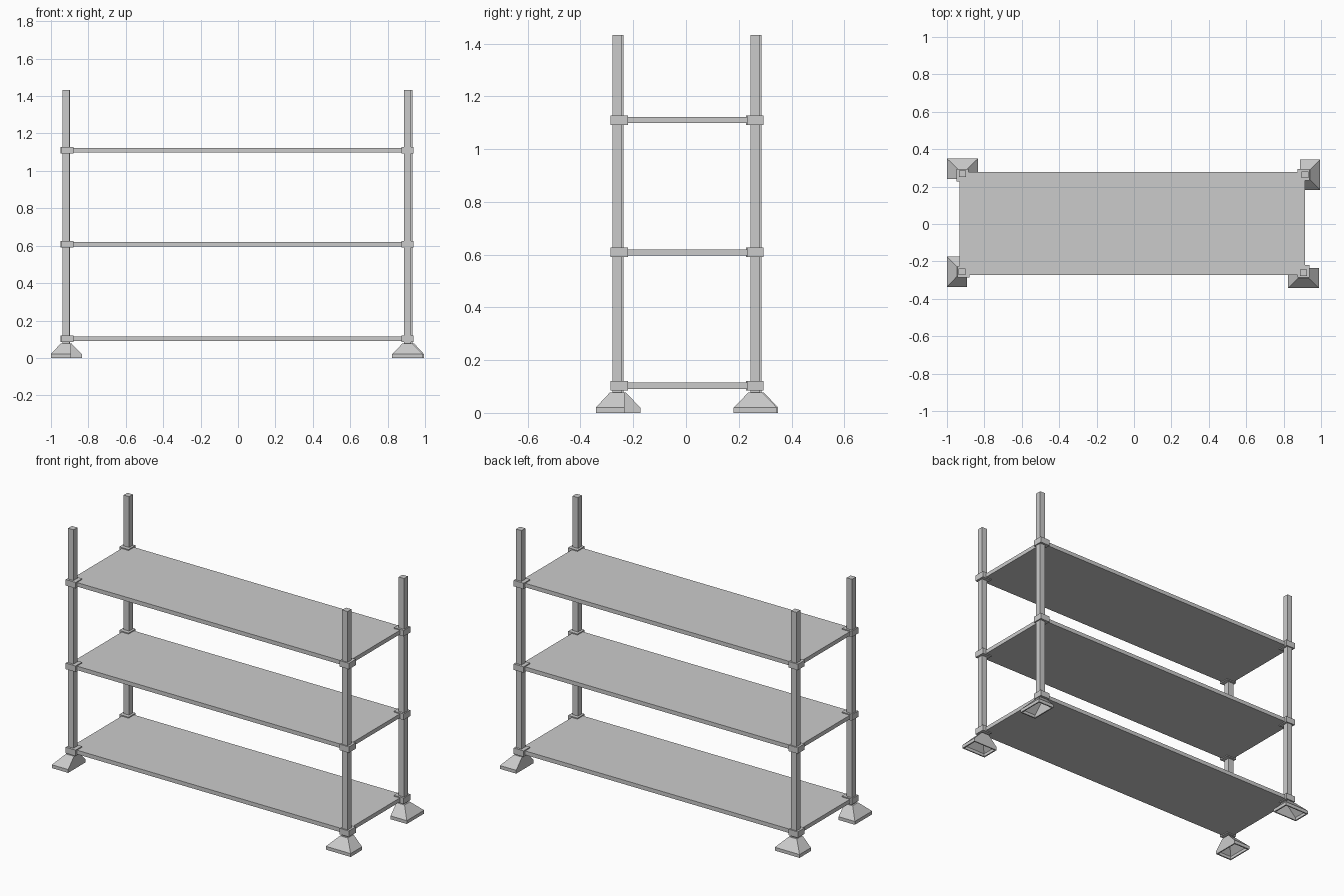
import bpy, bmesh
from math import radians

if "Cube" in bpy.data.objects:
    bpy.data.objects.remove(bpy.data.objects["Cube"])

POST = 0.018          # post half width
LEVELS = {"bottom": 0.103, "middle": 0.608, "top": 1.11}


def loft(name, rings, loc=(0, 0, 0), angle=0):
    """Skin rectangular rings (x0, x1, y0, y1, z) and cap both ends."""
    bm = bmesh.new()
    loops = [[bm.verts.new(p) for p in ((x0, y0, z), (x1, y0, z), (x1, y1, z), (x0, y1, z))]
             for x0, x1, y0, y1, z in rings]
    for a, b in zip(loops, loops[1:]):
        for i in range(4):
            j = (i + 1) % 4
            bm.faces.new((a[i], a[j], b[j], b[i]))
    bm.faces.new(loops[0][::-1])
    bm.faces.new(loops[-1])
    bmesh.ops.recalc_face_normals(bm, faces=bm.faces)
    mesh = bpy.data.meshes.new(name)
    bm.to_mesh(mesh)
    bm.free()
    ob = bpy.data.objects.new(name, mesh)
    ob.location = loc
    ob.rotation_euler.z = radians(angle)
    bpy.context.collection.objects.link(ob)
    return ob


def box(name, x0, x1, y0, y1, z0, z1, loc=(0, 0, 0), angle=0):
    return loft(name, [(x0, x1, y0, y1, z0), (x0, x1, y0, y1, z1)], loc, angle)


# Hollow foot: inner cavity, rim, upright skirt, then slope to the post (local +y is outward)
FOOT = [
    (-0.018, 0.018, -0.020, 0.020, 0.072),
    (-0.073, 0.073, -0.020, 0.073, 0.017),
    (-0.074, 0.074, -0.020, 0.074, 0.0),
    (-0.082, 0.082, -0.027, 0.081, 0.0),
    (-0.082, 0.082, -0.027, 0.081, 0.02),
    (-0.026, 0.026, -0.027, 0.027, 0.078),
]

# Corner assemblies, each turned a quarter from the next
CORNERS = {
    "back_left": (-0.917, 0.268, 0),
    "back_right": (0.914, 0.263, -90),
    "front_right": (0.906, -0.261, 180),
    "front_left": (-0.920, -0.255, 90),
}
for corner, (x, y, angle) in CORNERS.items():
    loc = (x, y, 0)
    loft(corner + "_foot", FOOT, loc, angle)
    box(corner + "_post", -POST, POST, -POST, POST, 0.074, 1.433, loc, angle)
    # Clamps reach inward over the shelf corners
    for level, z in LEVELS.items():
        box(f"{corner}_{level}_clamp", -0.031, 0.031, -0.041, 0.025,
            z - 0.018, z + 0.018, loc, angle)

# Shelves
for level, z in LEVELS.items():
    box(level + "_shelf", -0.932, 0.913, -0.272, 0.279, z - 0.012, z + 0.012)
